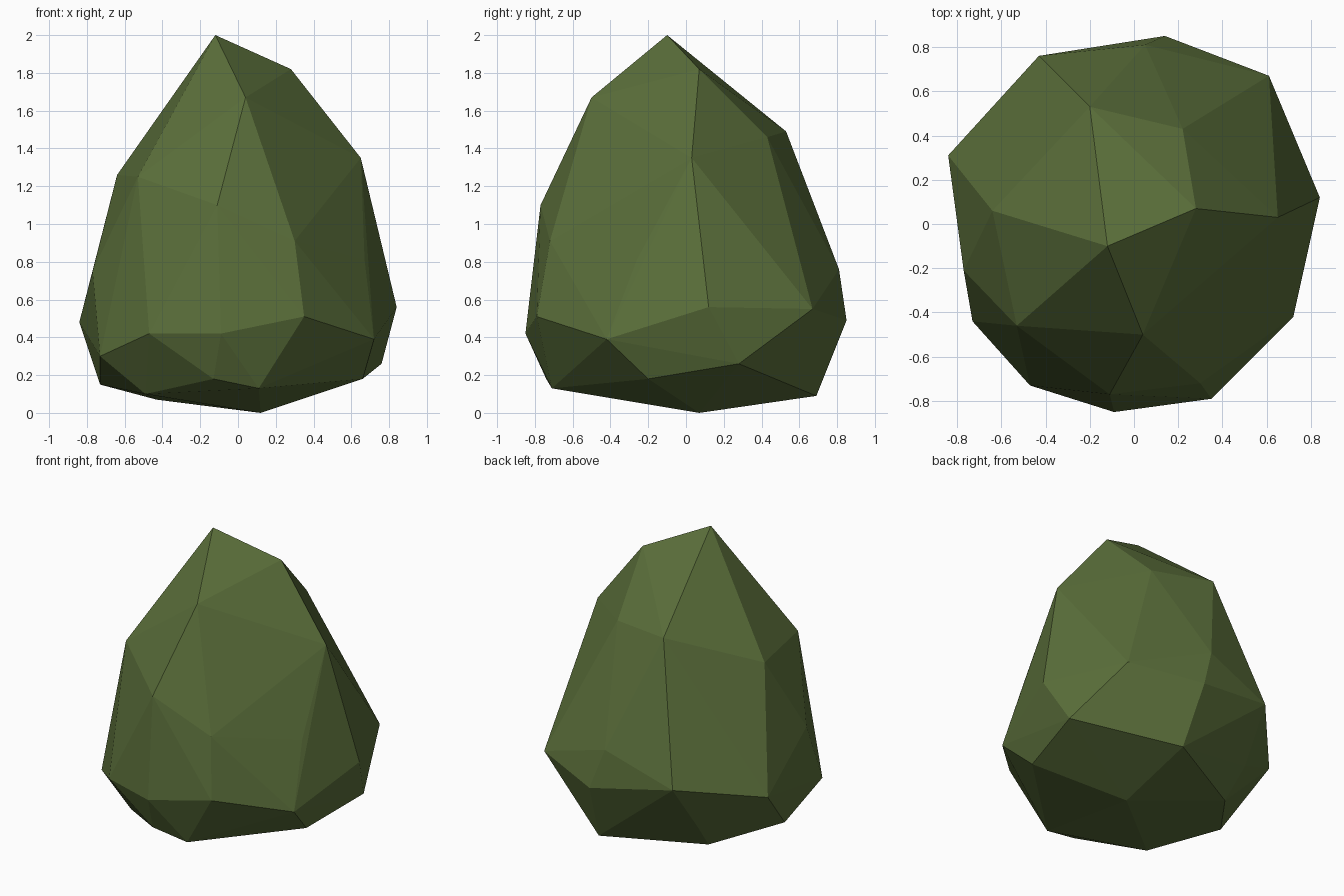
import bpy, bmesh

# Corner points of the faceted stone, grouped in rings from the base to the peak
base = [(.12, .07, 0), (.18, .69, .09), (-.43, .37, .07), (-.73, -.03, .15),
        (-.49, -.46, .10), (-.13, -.74, .18), (.11, -.71, .13), (.66, -.20, .18),
        (.76, .28, .26), (-.46, .53, .26)]
belly = [(.84, .12, .56), (.61, .67, .55), (.14, .85, .49), (-.43, .76, .59),
         (-.84, .31, .48), (-.73, -.44, .30), (-.47, -.73, .42), (-.09, -.85, .42),
         (.35, -.79, .51), (.72, -.42, .39)]
shoulder = [(.67, -.26, .81), (.05, .81, .76), (-.77, -.21, .75), (.30, -.72, .91),
            (-.11, -.77, 1.10), (-.53, -.46, 1.25), (-.64, .06, 1.26), (.65, .03, 1.35)]
peak = [(.22, .43, 1.46), (-.20, .53, 1.49), (.04, -.50, 1.67), (.28, .07, 1.82),
        (-.12, -.10, 2.0)]

# Wrap the rings in a flat-faced convex skin
bm = bmesh.new()
for p in base + belly + shoulder + peak:
    bm.verts.new(p)
hull = bmesh.ops.convex_hull(bm, input=bm.verts[:])
loose = [v for v in bm.verts if not v.link_faces]
bmesh.ops.delete(bm, geom=loose, context='VERTS')
bmesh.ops.recalc_face_normals(bm, faces=bm.faces[:])
mesh = bpy.data.meshes.new("faceted_bush")
bm.to_mesh(mesh)
bm.free()

# One moss green colour
green = bpy.data.materials.new("moss_green")
green.diffuse_color = (.102, .156, .042, 1)
mesh.materials.append(green)
bpy.context.collection.objects.link(bpy.data.objects.new("faceted_bush", mesh))
